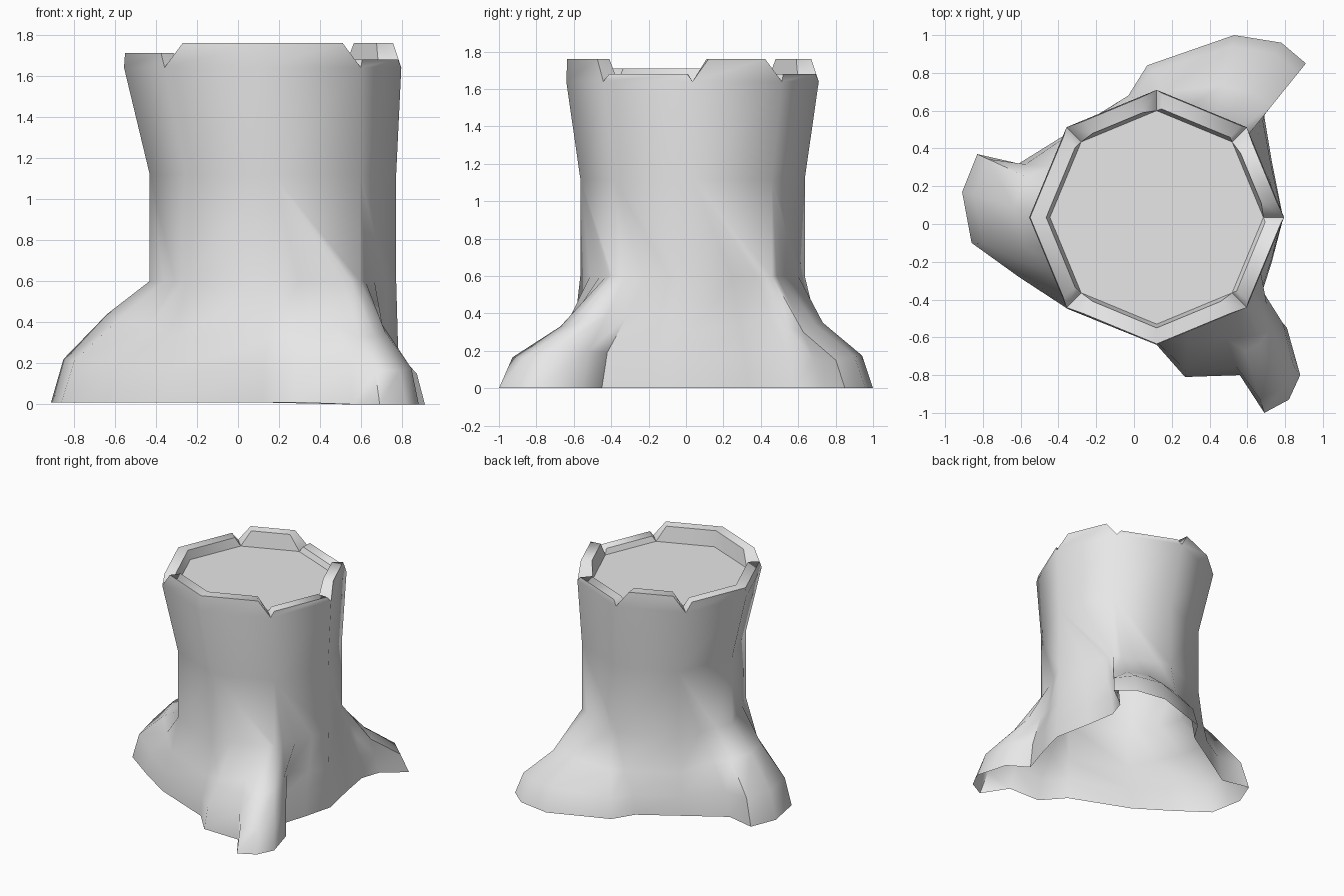
import bpy
import bmesh
from math import cos, sin, pi, radians
from mathutils import Vector

default_cube = bpy.data.objects.get("Cube")
if default_cube:
    bpy.data.objects.remove(default_cube, do_unlink=True)

SIDES = 8

# Material
wood = bpy.data.materials.new("plain_grey")
wood.use_nodes = True
grey = (0.8, 0.8, 0.8, 1.0)
wood.diffuse_color = grey
wood.node_tree.nodes["Principled BSDF"].inputs["Base Color"].default_value = grey


def octagon(center_x, radius, z):
    """Corner positions of one trunk ring, counter-clockwise from +x."""
    return [Vector((center_x + radius * cos(2 * pi * k / SIDES),
                    0.035 + radius * sin(2 * pi * k / SIDES), z))
            for k in range(SIDES)]


def along(ring, t):
    """Point at position t around a ring, one unit per side."""
    k = int(t)
    return ring[k % SIDES].lerp(ring[(k + 1) % SIDES], t - k)


bm = bmesh.new()


def add_ring(points):
    return [bm.verts.new(p) for p in points]


def bridge(lower, upper):
    count = len(lower)
    for i in range(count):
        j = (i + 1) % count
        bm.faces.new((lower[i], lower[j], upper[j], upper[i]))


def add_face(*points):
    bm.faces.new([bm.verts.new(p) for p in points])


# Roots: position around the trunk, ground x and y, shoulder height
root_columns = [
    (0, .79, .03, .3), (.5, .73, .33, .34), (.8, .69, .57, .37),
    (.9, .74, .72, .32), (1, .91, .85, .3), (1.15, .78, .96, .34),
    (1.4, .53, 1, .35), (1.8, .07, .84, .32), (2, -.03, .68, .32),
    (3, -.32, .5, .33), (3.4, -.61, .32, .4), (3.7, -.83, .37, .43),
    (4, -.91, .17, .44), (4.4, -.86, -.1, .42), (4.7, -.61, -.28, .38),
    (5, -.35, -.45, .33), (6, .12, -.64, .32), (6.3, .27, -.81, .34),
    (6.6, .56, -.8, .38), (6.8, .69, -1, .33), (6.9, .82, -.93, .33),
    (7, .88, -.8, .35), (7.15, .81, -.55, .39), (7.4, .65, -.45, .38),
    (7.7, .73, -.2, .34),
]

waist = octagon(0.17, 0.6, 0.6)
ground, toe, shoulder, collar = [], [], [], []
for t, x, y, height in root_columns:
    top = along(waist, t)
    foot = Vector((x, y, 0.0 if x > 0.5 else 0.01))
    bend = top.lerp(foot, 0.43)
    bend.z = height
    tip = bend.lerp(foot, 0.78)
    tip.z = height * 0.5
    ground.append(foot)
    toe.append(tip)
    shoulder.append(bend)
    collar.append(top)

rings = [add_ring(r) for r in (ground, toe, shoulder, collar)]
for lower, upper in zip(rings, rings[1:]):
    bridge(lower, upper)

# Trunk: eight flat sides above the root collar
middle = add_ring(octagon(0.17, 0.6, 1.12))
for k in range(SIDES):
    edge = [v for v, c in zip(rings[-1], root_columns) if k <= c[0] <= k + 1]
    if k == SIDES - 1:
        edge.append(rings[-1][0])
    bm.faces.new(edge + [middle[(k + 1) % SIDES], middle[k]])

base_z = 1.64
outer = octagon(0.12, 0.675, base_z)
inner = octagon(0.12, 0.565, base_z)
bridge(middle, add_ring(outer))

# Cut face
add_face(*inner)

# Bark rim: height of each side, whether its start and end are notched
tall, medium, low = 1.76, 1.71, 1.68
rim_sides = [
    (tall, True, True), (low, True, True), (tall, True, True),
    (medium, True, False), (medium, False, True),
    (tall, True, False), (tall, False, True), (low, True, True),
]
rim_outer = octagon(0.12, 0.67, base_z)
rim_inner = octagon(0.12, 0.585, base_z)
for k, (height, notch_start, notch_end) in enumerate(rim_sides):
    j = (k + 1) % SIDES
    cut = (height - base_z) * 1.5
    start = k + (cut if notch_start else 0)
    end = k + 1 - (cut if notch_end else 0)
    tops = []
    for ring in (rim_outer, rim_inner):
        for t in (start, end):
            p = along(ring, t)
            p.z = height
            tops.append(p)
    out_a, out_b, in_a, in_b = tops
    add_face(outer[k], outer[j], out_b, out_a)
    add_face(out_a, out_b, in_b, in_a)
    add_face(in_a, in_b, inner[j], inner[k])
    if notch_start:
        add_face(outer[k], out_a, in_a, inner[k])
    if notch_end:
        add_face(outer[j], inner[j], in_b, out_b)

bmesh.ops.remove_doubles(bm, verts=bm.verts[:], dist=0.0005)
mesh = bpy.data.meshes.new("tree_stump")
bm.to_mesh(mesh)
bm.free()
mesh.materials.append(wood)

stump = bpy.data.objects.new("tree_stump", mesh)
bpy.context.collection.objects.link(stump)
bpy.ops.object.select_all(action="DESELECT")
stump.select_set(True)
bpy.context.view_layer.objects.active = stump
bpy.ops.object.shade_smooth_by_angle(angle=radians(58))
